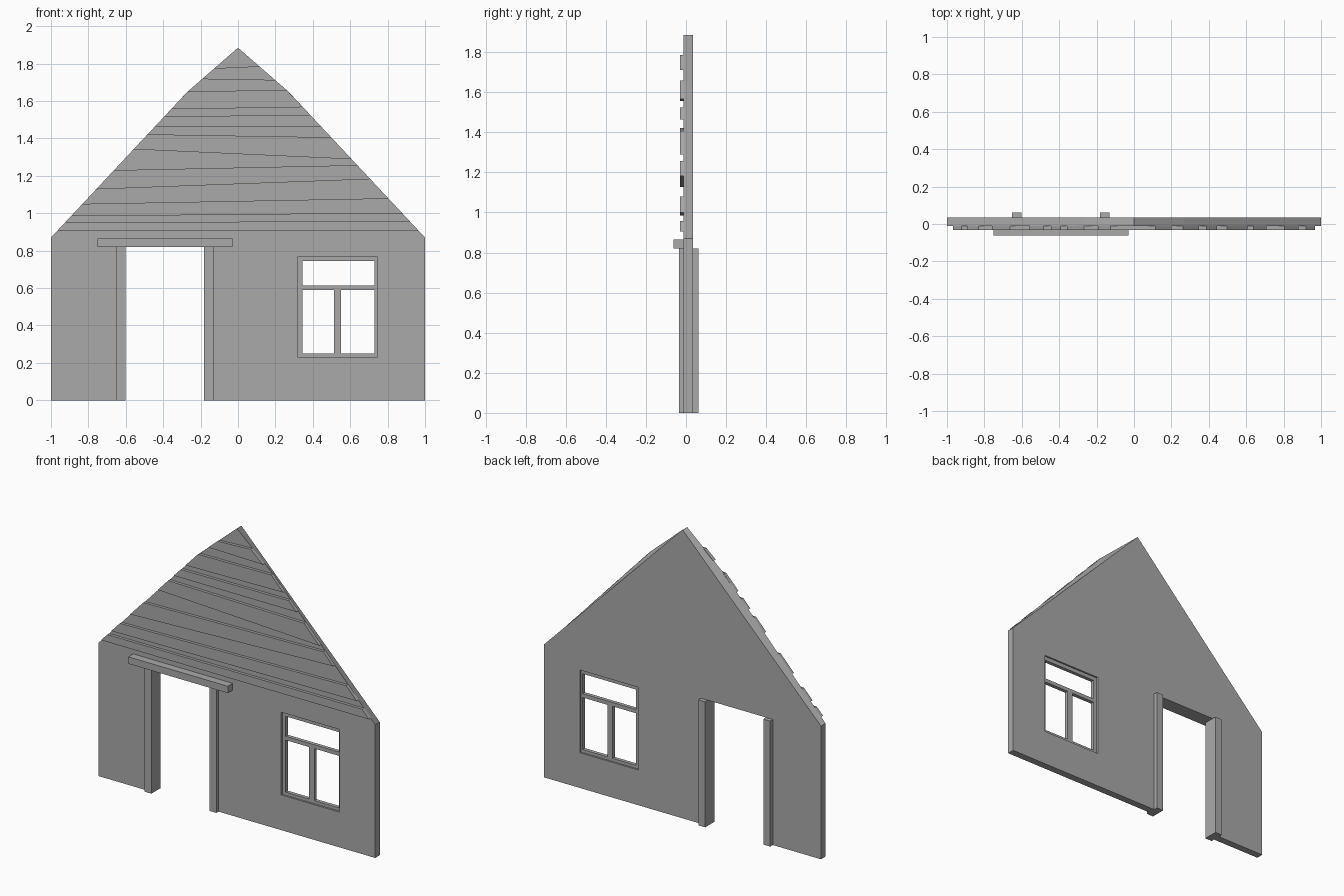
import bpy
import bmesh

cube = bpy.data.objects.get("Cube")
if cube:
    bpy.data.objects.remove(cube, do_unlink=True)

grey = bpy.data.materials.new("plain_grey")
grey.use_nodes = True
GREY = (0.4, 0.4, 0.4, 1)
grey.diffuse_color = GREY
grey.node_tree.nodes["Principled BSDF"].inputs["Base Color"].default_value = GREY

WALL_FRONT, WALL_BACK = -0.012, 0.035
EAVE, SHOULDER, APEX = 0.87, 1.65, 1.885


def loft(name, front, back, y0, y1):
    """Solid between two x-z outlines with the same number of points."""
    bm = bmesh.new()
    a = [bm.verts.new((x, y0, z)) for x, z in front]
    b = [bm.verts.new((x, y1, z)) for x, z in back]
    bm.faces.new(a)
    bm.faces.new(b[::-1])
    n = len(a)
    for i in range(n):
        j = (i + 1) % n
        bm.faces.new((a[i], b[i], b[j], a[j]))
    bmesh.ops.recalc_face_normals(bm, faces=bm.faces)
    mesh = bpy.data.meshes.new(name)
    bm.to_mesh(mesh)
    bm.free()
    mesh.materials.append(grey)
    obj = bpy.data.objects.new(name, mesh)
    bpy.context.collection.objects.link(obj)
    return obj


def box(name, x0, x1, y0, y1, z0, z1):
    outline = [(x0, z0), (x1, z0), (x1, z1), (x0, z1)]
    return loft(name, outline, outline, y0, y1)


def cut(target, x0, x1, z0, z1):
    cutter = box("opening_cutter", x0, x1, -0.2, 0.2, z0, z1)
    cutter.hide_render = True
    mod = target.modifiers.new("opening", 'BOOLEAN')
    mod.operation = 'DIFFERENCE'
    mod.solver = 'EXACT'
    mod.object = cutter
    bpy.context.view_layer.objects.active = target
    bpy.ops.object.modifier_apply(modifier=mod.name)
    bpy.data.objects.remove(cutter, do_unlink=True)


def gable(shoulder_z):
    return [(-1, 0), (1, 0), (1, EAVE), (0.27, shoulder_z),
            (0, APEX), (-0.27, shoulder_z), (-1, EAVE)]


def half_width(z):
    """Half width of the gable front at a height."""
    if z > SHOULDER:
        return 0.27 * (APEX - z) / (APEX - SHOULDER)
    return 1 - 0.73 * (z - EAVE) / (SHOULDER - EAVE)


# Gable wall: the front edge bows out a little, the back edge is straight
wall = loft("gable_wall", gable(SHOULDER), gable(1.61), WALL_FRONT, WALL_BACK)
cut(wall, -0.626, -0.156, -0.1, 0.82)
cut(wall, 0.32, 0.743, 0.23, 0.77)

# Uneven cladding planks: top left, top right, bottom left, bottom right
planks = [
    (1.775, 1.786, 1.717, 1.71),
    (1.652, 1.658, 1.556, 1.567),
    (1.519, 1.524, 1.465, 1.465),
    (1.422, 1.406, 1.342, 1.289),
    (1.23, 1.257, 1.128, 1.182),
    (1.05, 1.08, 0.984, 1.0),
    (0.952, 0.957, 0.904, 0.904),
]
for tl, tr, bl, br in planks:
    outline = [(-half_width(bl), bl), (half_width(br), br),
               (half_width(tr), tr), (-half_width(tl), tl)]
    loft("cladding_plank", outline, outline, -0.031, WALL_FRONT + 0.004)

# Door posts and lintel
for name, x0 in (("right_door_post", -0.652), ("left_door_post", -0.182)):
    box(name, x0, x0 + 0.05, -0.035, 0.062, 0, 0.82)
box("door_lintel", -0.75, -0.03, -0.062, WALL_FRONT + 0.002, 0.82, 0.865)

# Window frame with three panes left open, recessed in the wall
frame = box("window_frame", 0.318, 0.745, 0.0, 0.024, 0.228, 0.772)
cut(frame, 0.345, 0.73, 0.615, 0.745)
cut(frame, 0.345, 0.513, 0.25, 0.59)
cut(frame, 0.552, 0.73, 0.25, 0.59)
